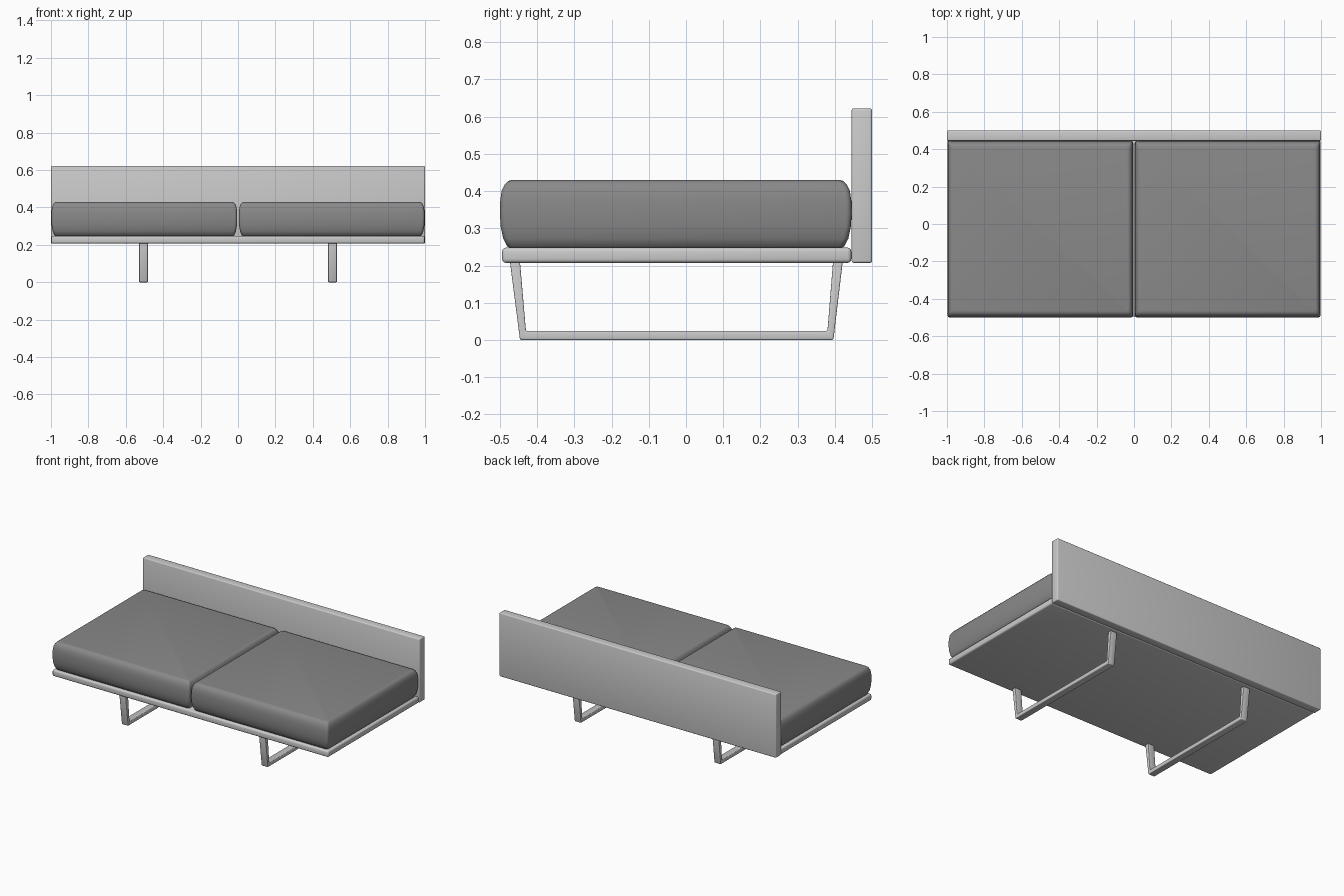
import bpy, bmesh, math

if "Cube" in bpy.data.objects:
    bpy.data.objects.remove(bpy.data.objects["Cube"])


def make_object(name, bm, bevel=0.0):
    bmesh.ops.recalc_face_normals(bm, faces=bm.faces)
    if bevel:
        bmesh.ops.bevel(bm, geom=bm.edges[:], offset=bevel, segments=3,
                        profile=0.5, affect='EDGES', clamp_overlap=True)
    mesh = bpy.data.meshes.new(name)
    bm.to_mesh(mesh)
    bm.free()
    obj = bpy.data.objects.new(name, mesh)
    bpy.context.collection.objects.link(obj)
    bpy.ops.object.select_all(action='DESELECT')
    obj.select_set(True)
    bpy.context.view_layer.objects.active = obj
    bpy.ops.object.shade_smooth_by_angle(angle=math.radians(50))
    return obj


def box(name, x, y, z, bevel):
    bm = bmesh.new()
    bmesh.ops.create_cube(bm, size=1)
    for v in bm.verts:
        for i, (lo, hi) in enumerate((x, y, z)):
            v.co[i] = lo if v.co[i] < 0 else hi
    return make_object(name, bm, bevel)


def rounded_rect(x0, x1, y0, y1, r, steps=4):
    pts = []
    corners = ((x1 - r, y1 - r), (x0 + r, y1 - r), (x0 + r, y0 + r), (x1 - r, y0 + r))
    for k, (cx, cy) in enumerate(corners):
        for s in range(steps + 1):
            a = math.pi / 2 * (k + s / steps)
            pts.append((cx + r * math.cos(a), cy + r * math.sin(a)))
    return pts


def cushion(name, x0, x1, material):
    # stacked rounded outlines: (inset, height)
    layers = ((0.03, 0.246), (0.02, 0.251), (0.009, 0.272), (0.002, 0.305),
              (0, 0.34), (0.001, 0.375), (0.005, 0.402), (0.013, 0.418),
              (0.022, 0.427), (0.034, 0.43))
    bm = bmesh.new()
    rings = []
    for d, z in layers:
        pts = rounded_rect(x0 + d * 0.8, x1 - d * 0.8, -0.5 + d, 0.445 - d, 0.015)
        rings.append([bm.verts.new((px, py, z)) for px, py in pts])
    n = len(rings[0])
    for a, b in zip(rings, rings[1:]):
        for i in range(n):
            j = (i + 1) % n
            bm.faces.new((a[i], a[j], b[j], b[i]))
    bm.faces.new(rings[0])
    bm.faces.new(rings[-1])
    obj = make_object(name, bm)
    obj.data.materials.append(material)
    return obj


def sled_leg(name, x, width=0.047):
    # U-shaped bar, outer and inner outline in y, z
    outer = ((-0.473, 0.21), (-0.446, 0), (0.396, 0), (0.421, 0.21))
    inner = ((-0.446, 0.21), (-0.43, 0.024), (0.38, 0.024), (0.395, 0.21))
    bm = bmesh.new()
    sections = []
    for (oy, oz), (iy, iz) in zip(outer, inner):
        sections.append([bm.verts.new((x + s * width / 2, y, z))
                         for s, y, z in ((-1, oy, oz), (1, oy, oz), (1, iy, iz), (-1, iy, iz))])
    for a, b in zip(sections, sections[1:]):
        for i in range(4):
            j = (i + 1) % 4
            bm.faces.new((a[i], a[j], b[j], b[i]))
    bm.faces.new(sections[0])
    bm.faces.new(sections[-1])
    return make_object(name, bm, 0.004)


# Dark upholstery
fabric = bpy.data.materials.new("dark_fabric")
fabric.diffuse_color = (0.25, 0.25, 0.25, 1)
fabric.use_nodes = True
fabric.node_tree.nodes["Principled BSDF"].inputs["Base Color"].default_value = fabric.diffuse_color

# Platform and backrest board
box("platform", (-0.998, 0.998), (-0.494, 0.444), (0.207, 0.248), 0.01)
box("backrest", (-1, 1), (0.445, 0.5), (0.207, 0.622), 0.006)

# Seat cushions and sled legs, one per side
for side, s in (("left", -1), ("right", 1)):
    cushion(side + "_cushion", *sorted((s * 0.004, s * 0.998)), fabric)
    sled_leg(side + "_sled_leg", s * 0.505)
